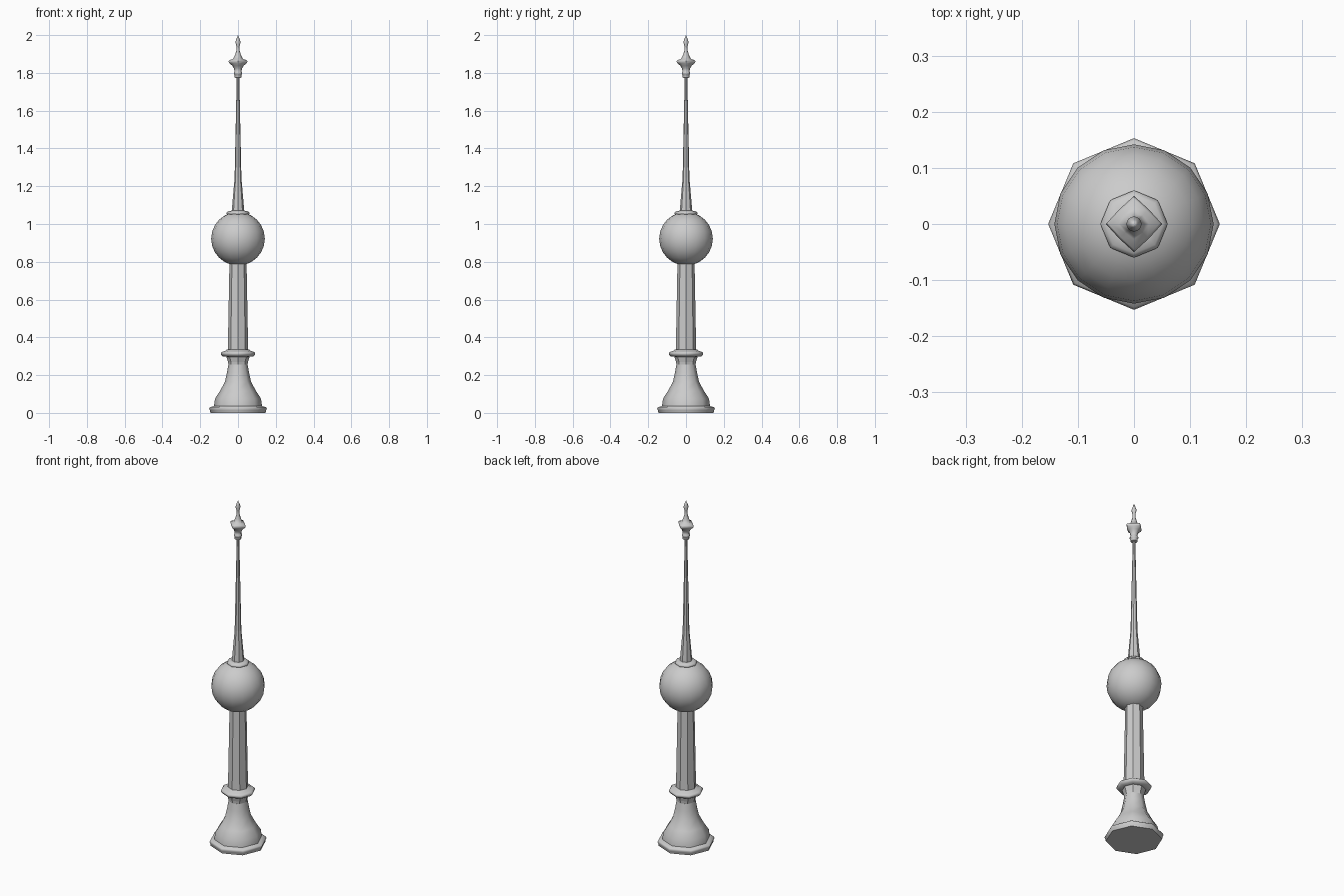
import bpy, bmesh, math

if "Cube" in bpy.data.objects:
    bpy.data.objects.remove(bpy.data.objects["Cube"])


def lathe(name, profile, sides=8, smooth=None):
    """Revolve (radius, z[, diagonal factor]) points; corners lie on the axes."""
    bm = bmesh.new()
    rings = []
    for p in profile:
        r, z = p[0], p[1]
        diag = p[2] if len(p) > 2 else 1.0
        if r == 0:
            rings.append([bm.verts.new((0, 0, z))])
            continue
        ring = []
        for i in range(sides):
            a = 2 * math.pi * i / sides
            k = r * (diag if i % 2 else 1.0)
            ring.append(bm.verts.new((k * math.cos(a), k * math.sin(a), z)))
        rings.append(ring)
    for lo, hi in zip(rings, rings[1:]):
        for i in range(sides):
            j = (i + 1) % sides
            if len(hi) == 1:
                bm.faces.new((lo[i], lo[j], hi[0]))
            else:
                bm.faces.new((lo[i], lo[j], hi[j], hi[i]))
    bm.faces.new(rings[0][::-1])
    if len(rings[-1]) > 1:
        bm.faces.new(rings[-1])
    bmesh.ops.recalc_face_normals(bm, faces=bm.faces)
    mesh = bpy.data.meshes.new(name)
    bm.to_mesh(mesh)
    bm.free()
    ob = bpy.data.objects.new(name, mesh)
    bpy.context.collection.objects.link(ob)
    if smooth:
        bpy.ops.object.select_all(action='DESELECT')
        ob.select_set(True)
        bpy.context.view_layer.objects.active = ob
        bpy.ops.object.shade_smooth_by_angle(angle=math.radians(smooth))
    return ob


# Flared octagonal foot
lathe("base", [(0.146, 0), (0.148, 0.012), (0.153, 0.022), (0.149, 0.03),
               (0.127, 0.036), (0.122, 0.075), (0.096, 0.115),
               (0.069, 0.165), (0.058, 0.215), (0.051, 0.255)], smooth=60)

# Neck opening out beneath the collar
lathe("neck", [(0.05, 0.25), (0.053, 0.27), (0.063, 0.302)])

# Collar moulding
lathe("collar", [(0.06, 0.297), (0.082, 0.3), (0.091, 0.31), (0.091, 0.318),
                 (0.08, 0.325), (0.068, 0.328), (0.06, 0.335)], smooth=60)

# Tapered octagonal column
lathe("shaft", [(0.054, 0.325), (0.045, 0.81)])

# Ball
bpy.ops.mesh.primitive_uv_sphere_add(segments=16, ring_count=12, radius=0.142,
                                     location=(0, 0, 0.922))
bpy.context.object.name = "ball"
bpy.ops.object.shade_smooth()

# Small ring seated on the ball
lathe("ball_ring", [(0.05, 1.045), (0.06, 1.054), (0.06, 1.06),
                    (0.052, 1.067), (0.034, 1.071)], smooth=60)

# Slender spire
lathe("spire", [(0.034, 1.06), (0.018, 1.245), (0.0065, 1.785)])

# Finial with a four-pointed flared cup and needle tip
lathe("finial", [(0.008, 1.773), (0.018, 1.776), (0.018, 1.79),
                 (0.022, 1.794), (0.022, 1.802), (0.018, 1.806),
                 (0.021, 1.822, 0.95), (0.03, 1.838, 0.85),
                 (0.046, 1.851, 0.75), (0.05, 1.86, 0.74),
                 (0.045, 1.868, 0.74), (0.027, 1.873, 0.82),
                 (0.016, 1.893), (0.0085, 1.918), (0.0075, 1.94),
                 (0.014, 1.962), (0.008, 1.98), (0, 2.0)], smooth=60)
